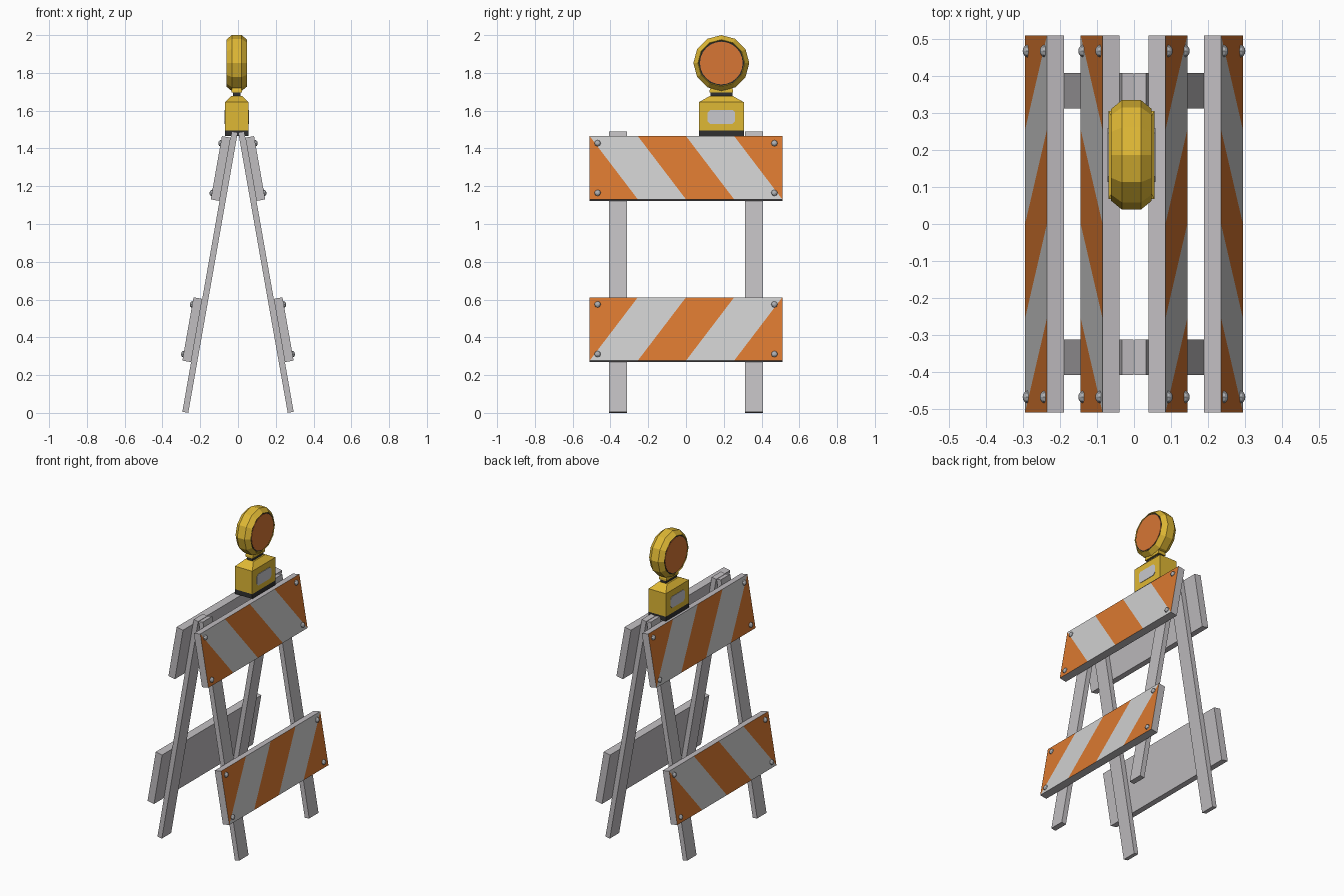
import bpy, bmesh, math
from mathutils import Matrix, Vector

if "Cube" in bpy.data.objects:
    bpy.data.objects.remove(bpy.data.objects["Cube"])

def material(name, rgb):
    m = bpy.data.materials.new(name)
    m.diffuse_color = (*rgb, 1)
    m.use_nodes = True
    m.node_tree.nodes["Principled BSDF"].inputs["Base Color"].default_value = m.diffuse_color
    return m

GREY = material("frame grey", (0.53, 0.51, 0.53))
WHITE = material("stripe white", (0.62, 0.62, 0.62))
ORANGE = material("stripe orange", (0.70, 0.19, 0.03))
BOLT = material("bolt steel", (0.42, 0.43, 0.45))
YELLOW = material("lamp yellow", (0.74, 0.48, 0.035))
BLACK = material("rubber black", (0.03, 0.03, 0.03))
LENS = material("lens orange", (0.68, 0.18, 0.035))
LABEL = material("label grey", (0.58, 0.58, 0.61))

def finish(bm, name, mats, mirror=False):
    bmesh.ops.recalc_face_normals(bm, faces=bm.faces)
    me = bpy.data.meshes.new(name)
    bm.to_mesh(me)
    bm.free()
    for m in mats:
        me.materials.append(m)
    ob = bpy.data.objects.new(name, me)
    bpy.context.collection.objects.link(ob)
    if mirror:
        mod = ob.modifiers.new("other_side", 'MIRROR')
        mod.use_mirror_merge = False
    return ob

def box(lo, hi):
    bm = bmesh.new()
    lo, hi = Vector(lo), Vector(hi)
    bmesh.ops.create_cube(bm, size=1, matrix=Matrix.Translation((lo + hi) / 2)
                          @ Matrix.Diagonal((*(hi - lo), 1)))
    return bm

def loft(name, rings, mat):
    """Skin equal-length point rings and cap both ends."""
    bm = bmesh.new()
    vs = [[bm.verts.new(p) for p in r] for r in rings]
    n = len(vs[0])
    for a, b in zip(vs, vs[1:]):
        for i in range(n):
            bm.faces.new((a[i], a[(i + 1) % n], b[(i + 1) % n], b[i]))
    bm.faces.new(vs[0])
    bm.faces.new(vs[-1])
    return finish(bm, name, [mat])

# Tilted frame of the right-hand side: local x outward, local z up along the leg
TILT = math.radians(10)
c, s = math.cos(TILT), math.sin(TILT)
SIDE = Matrix(((c, 0, -s, 0.033), (0, 1, 0, 0), (s, 0, c, 1.49), (0, 0, 0, 1)))
LEG_T, LEG_L = 0.032, 1.507
BOARD_T, BOARD_H, HALF, STEP = 0.047, 0.34, 0.51, 0.255

# Legs
for name, y in (("front_legs", -0.36), ("rear_legs", 0.36)):
    bm = box((-LEG_T, y - 0.048, -LEG_L), (0, y + 0.048, 0))
    bm.transform(SIDE)
    finish(bm, name, [GREY], True)

# Striped boards and their bolts
for name, top, lean in (("upper", -0.0335, 1), ("lower", -0.90, -1)):
    bm = box((0, -HALF, top - BOARD_H), (BOARD_T, HALF, top))
    slope = lean * STEP / BOARD_H          # sideways shift of a stripe per unit height
    for k in range(-3, 4):
        bmesh.ops.bisect_plane(bm, geom=bm.verts[:] + bm.edges[:] + bm.faces[:], dist=1e-5,
                               plane_co=(0, k * STEP, top), plane_no=(0, 1, slope))
    bm.normal_update()
    for f in bm.faces:
        if f.normal.x > 0.9:
            p = f.calc_center_median()
            k = math.floor((p.y + slope * (p.z - top)) / STEP)
            orange = k % 2 == (1 if lean > 0 else 0)
            f.material_index = 2 if orange else 1
    bm.transform(SIDE)
    finish(bm, name + "_boards", [GREY, WHITE, ORANGE], True)

    bm = bmesh.new()
    for y in (-0.468, 0.468):
        for z in (top - 0.038, top - 0.305):
            bmesh.ops.create_uvsphere(
                bm, u_segments=8, v_segments=6, radius=0.017,
                matrix=Matrix.Translation((BOARD_T, y, z)) @ Matrix.Diagonal((0.75, 1, 1, 1))
                @ Matrix.Rotation(math.pi / 2, 4, 'Y'))
    bm.transform(SIDE)
    finish(bm, name + "_bolts", [BOLT], True)

# Warning lamp
CX, CY, CZ = -0.007, 0.187, 1.852

def rect(hx, hy, z):
    return [(CX + a * hx, CY + b * hy, z) for a, b in ((-1, -1), (1, -1), (1, 1), (-1, 1))]

def circle(x, r, n):
    return [(CX + x, CY + r * math.cos(2 * math.pi * i / n),
             CZ + r * math.sin(2 * math.pi * i / n)) for i in range(n)]

loft("lamp_base", [rect(0.062, 0.119, 1.465), rect(0.062, 0.119, 1.495)], BLACK)
loft("lamp_battery_box", [rect(0.062, 0.119, 1.495), rect(0.062, 0.119, 1.645),
                          rect(0.03, 0.062, 1.677)], YELLOW)
loft("lamp_neck", [rect(0.02, 0.058, 1.67), rect(0.02, 0.058, 1.70)], BLACK)
loft("lamp_collar", [rect(0.027, 0.062, 1.695), rect(0.027, 0.062, 1.708),
                     rect(0.02, 0.05, 1.74)], YELLOW)
loft("lamp_head", [circle(x, r, 12) for x, r in (
    (-0.049, 0.119), (-0.055, 0.124), (-0.026, 0.148),
    (0.026, 0.148), (0.055, 0.124), (0.049, 0.119))], YELLOW)

# Lens, gasket and label on both faces of the lamp
for side, d in (("right", 1), ("left", -1)):
    loft(side + "_gasket", [circle(d * x, 0.121, 24) for x in (0.046, 0.051)], BLACK)
    loft(side + "_lens", [circle(d * x, 0.113, 24) for x in (0.047, 0.053)], LENS)
    a, b, k = 0.073, 0.037, 0.014
    outline = [(a, b - k), (a - k, b), (k - a, b), (-a, b - k),
               (-a, k - b), (k - a, -b), (a - k, -b), (a, k - b)]
    loft(side + "_label", [[(CX + d * x, CY + y, 1.567 + z) for y, z in outline]
                           for x in (0.060, 0.065)], LABEL)
